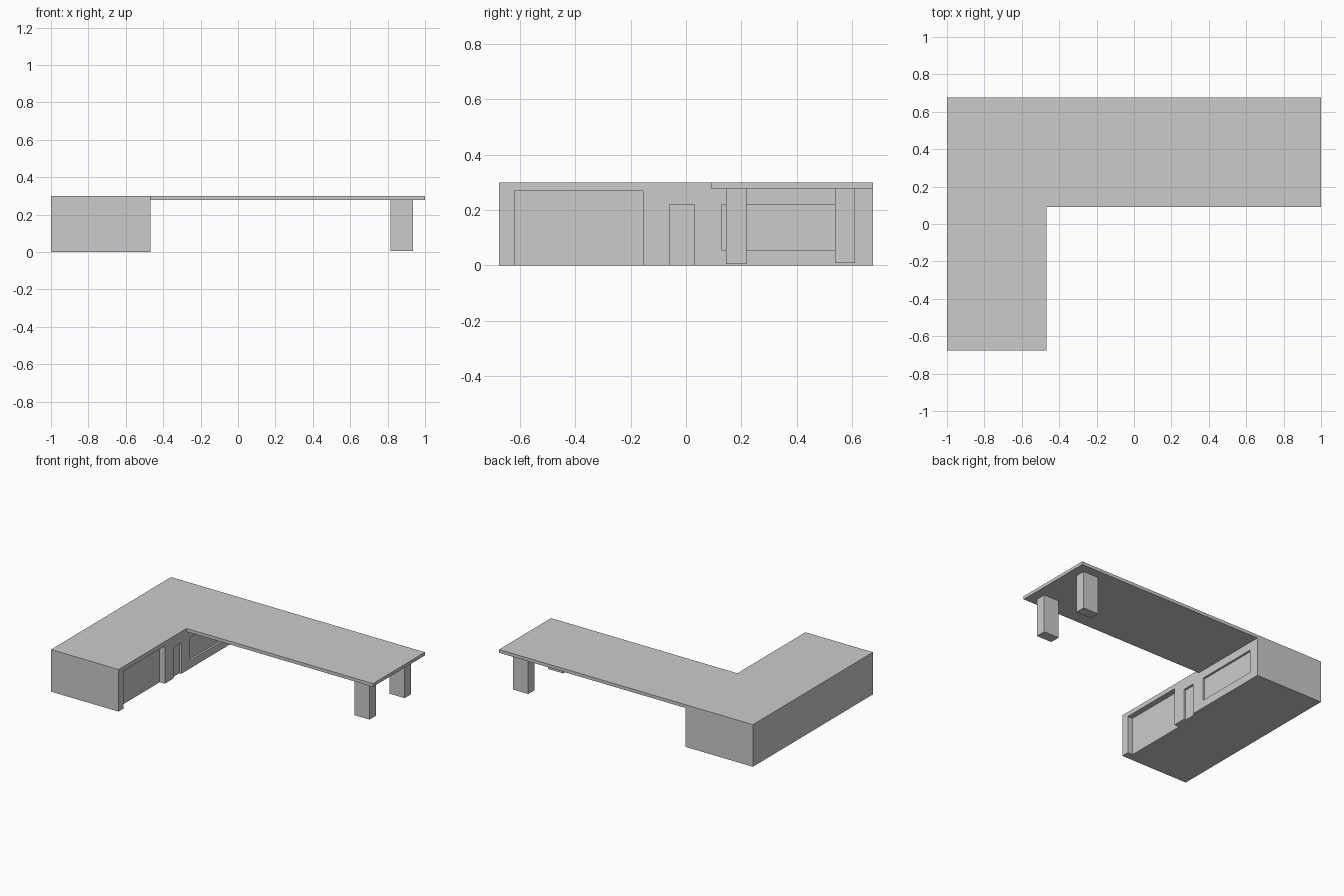
import bpy
import bmesh

if "Cube" in bpy.data.objects:
    bpy.data.objects.remove(bpy.data.objects["Cube"])


def box(name, x, y, z):
    """Axis-aligned box from (min, max) ranges."""
    bm = bmesh.new()
    bmesh.ops.create_cube(bm, size=1)
    for v in bm.verts:
        v.co = [r[0] if c < 0 else r[1] for c, r in zip(v.co, (x, y, z))]
    mesh = bpy.data.meshes.new(name)
    bm.to_mesh(mesh)
    bm.free()
    obj = bpy.data.objects.new(name, mesh)
    bpy.context.collection.objects.link(obj)
    return obj


def recess(target, name, y, z, depth):
    """Cut a rectangular recess into the inner wall of the wing."""
    cutter = box(name, (WALL - depth, WALL + 0.1), y, z)
    cutter.hide_render = True
    mod = target.modifiers.new(name, 'BOOLEAN')
    mod.operation = 'DIFFERENCE'
    mod.solver = 'EXACT'
    mod.object = cutter
    bpy.context.view_layer.objects.active = target
    bpy.ops.object.modifier_apply(modifier=name)
    bpy.data.objects.remove(cutter, do_unlink=True)


WALL = -0.468
ROOF = 0.277

# Solid building wing
wing = box("building_wing", (-1, WALL), (-0.675, 0.675), (0, 0.3))

# Openings in the wall facing the courtyard
recess(wing, "wide_opening", (-0.62, -0.155), (-0.1, 0.268), 0.04)
recess(wing, "doorway", (-0.06, 0.03), (-0.1, 0.22), 0.015)
recess(wing, "window", (0.13, 0.60), (0.055, 0.22), 0.015)

# Flat canopy reaching out from the wing
box("canopy_roof", (WALL, 1), (0.09, 0.675), (ROOF, 0.3))

# Two posts under the far end of the canopy
for name, y0, y1, z0 in (("front_post", 0.145, 0.218, 0.005),
                         ("back_post", 0.538, 0.611, 0.008)):
    box(name, (0.815, 0.935), (y0, y1), (z0, ROOF))
